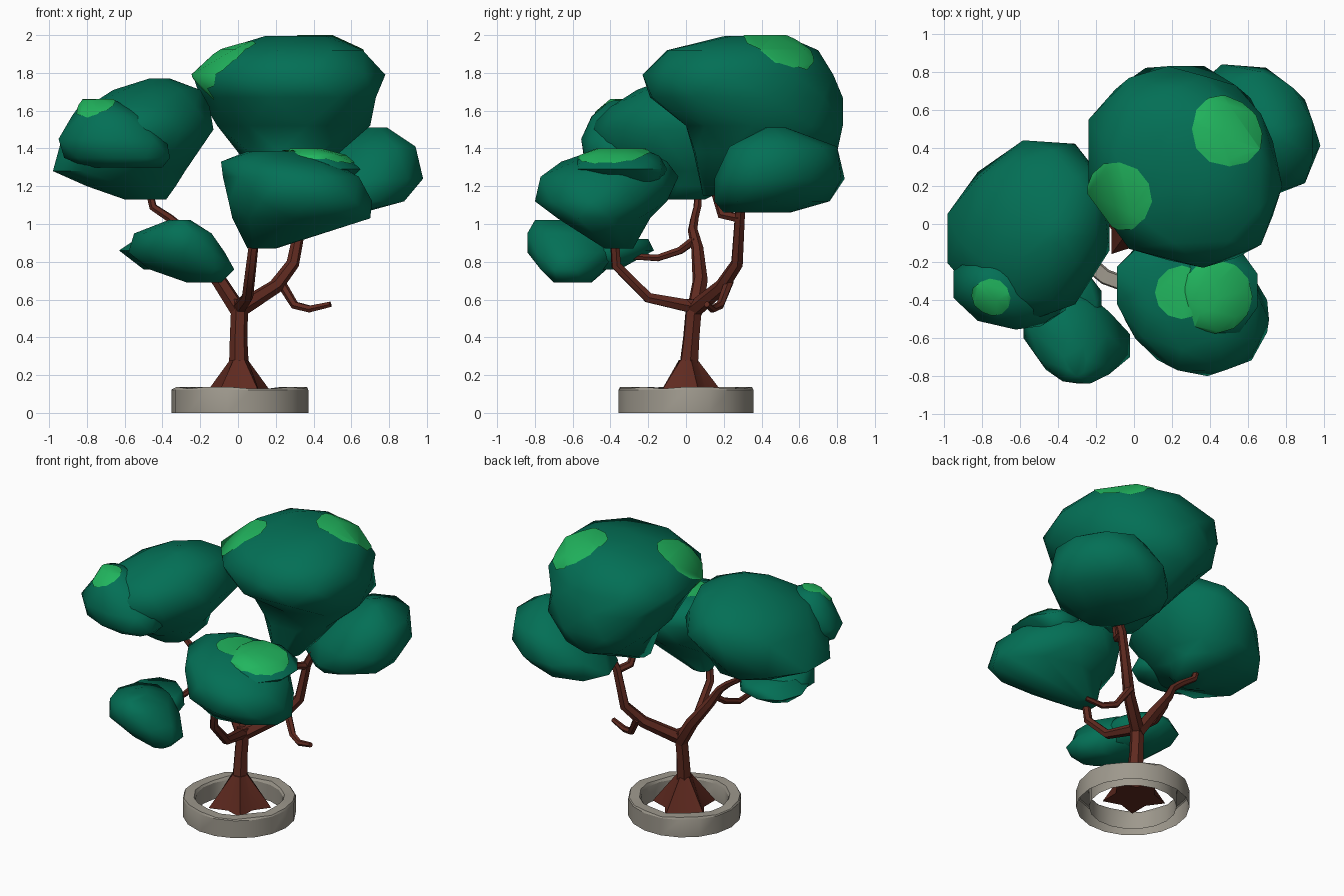
import bpy, bmesh, math
from mathutils import Vector

if "Cube" in bpy.data.objects:
    bpy.data.objects.remove(bpy.data.objects["Cube"])


def material(name, rgb):
    m = bpy.data.materials.new(name)
    m.diffuse_color = (*rgb, 1)
    m.use_nodes = True
    m.node_tree.nodes["Principled BSDF"].inputs["Base Color"].default_value = m.diffuse_color
    return m


LEAF = material("dark green leaves", (0.001, 0.16, 0.092))
LIGHT = material("bright green leaves", (0.015, 0.465, 0.112))
BARK = material("brown bark", (0.115, 0.023, 0.014))
STONE = material("grey stone", (0.34, 0.315, 0.265))


def finish(bm, name, mat, angle):
    bmesh.ops.recalc_face_normals(bm, faces=bm.faces)
    me = bpy.data.meshes.new(name)
    bm.to_mesh(me)
    bm.free()
    me.materials.append(mat)
    ob = bpy.data.objects.new(name, me)
    bpy.context.collection.objects.link(ob)
    bpy.ops.object.select_all(action='DESELECT')
    ob.select_set(True)
    bpy.context.view_layer.objects.active = ob
    bpy.ops.object.shade_smooth_by_angle(angle=math.radians(angle))
    return ob


def foliage(name, rings, skew=0.0, square=1.0, n=9):
    """Low-poly leaf mass: staggered rings, each (z, xmin, xmax, ymin, ymax)."""
    bm = bmesh.new()
    loops = []

    def fit(v, lo, hi):
        return [lo + (hi - lo) * (t - min(v)) / (max(v) - min(v)) for t in v]
    for k, (z, x0, x1, y0, y1) in enumerate(rings):
        ang = [(i + 0.5 * (k % 2)) * math.tau / n for i in range(n)]
        xs = [math.copysign(abs(math.cos(a)) ** square, math.cos(a)) for a in ang]
        ys = [math.copysign(abs(math.sin(a + skew)) ** square, math.sin(a + skew)) for a in ang]
        loops.append([bm.verts.new((x, y, z))
                      for x, y in zip(fit(xs, x0, x1), fit(ys, y0, y1))])
    for k in range(len(loops) - 1):
        a, b = loops[k], loops[k + 1]
        for i in range(n):
            j = (i + 1) % n
            if k % 2 == 0:
                bm.faces.new((a[i], a[j], b[i]))
                bm.faces.new((a[j], b[j], b[i]))
            else:
                bm.faces.new((a[i], a[j], b[j]))
                bm.faces.new((a[i], b[j], b[i]))
    bm.faces.new(loops[0][::-1])
    bm.faces.new(loops[-1])
    return finish(bm, name, LEAF, 60)


def highlight(name, source, centre, axis, r, n=12):
    """Thin bright plate: the source surface cut to a rounded outline."""
    bm = bmesh.new()
    bm.from_mesh(source.data)
    bm.normal_update()
    c, ax = Vector(centre), Vector(axis).normalized()
    u = ax.orthogonal().normalized()
    v = ax.cross(u)
    cuts = [(c - ax * 0.13, -ax)]
    for i in range(n):
        d = u * math.cos(i * math.tau / n) + v * math.sin(i * math.tau / n)
        cuts.append((c + d * r, d))
    for co, no in cuts:
        bmesh.ops.bisect_plane(bm, geom=bm.verts[:] + bm.edges[:] + bm.faces[:],
                               plane_co=co, plane_no=no, clear_outer=True)
    bm.normal_update()
    moves = [(p, p.normal * 0.006) for p in bm.verts]
    for p, m in moves:
        p.co += m
    finish(bm, name, LIGHT, 60)


def branch(name, pts):
    """Tapered hexagonal limb through (x, y, z, radius)."""
    cu = bpy.data.curves.new(name, 'CURVE')
    cu.dimensions = '3D'
    cu.bevel_depth = 1.08
    cu.bevel_resolution = 1
    cu.use_fill_caps = True
    sp = cu.splines.new('POLY')
    sp.points.add(len(pts) - 1)
    for p, (x, y, z, r) in zip(sp.points, pts):
        p.co = (x, y, z, 1)
        p.radius = r
    cu.materials.append(BARK)
    ob = bpy.data.objects.new(name, cu)
    bpy.context.collection.objects.link(ob)
    bpy.ops.object.select_all(action='DESELECT')
    ob.select_set(True)
    bpy.context.view_layer.objects.active = ob
    bpy.ops.object.convert(target='MESH')
    bpy.ops.object.shade_smooth_by_angle(angle=math.radians(50))


# Stone ring: profile swept round, open underneath, a few stones slightly raised
bm = bmesh.new()
N = 18
cols = []
for i in range(N):
    a = i * math.tau / N
    top = 0.138 if i % 6 in (0, 1, 4) else 0.128
    prof = [(0.362, 0.0), (0.362, 0.122), (0.355, top), (0.29, top), (0.28, 0.115), (0.28, 0.0)]
    cols.append([bm.verts.new((0.01 + r * math.cos(a), r * math.sin(a), z)) for r, z in prof])
for i in range(N):
    a, b = cols[i], cols[(i + 1) % N]
    for k in range(5):
        bm.faces.new((a[k], b[k], b[k + 1], a[k + 1]))
finish(bm, "stone_ring", STONE, 25)

# Root flare: star-shaped foot rising to the trunk
bm = bmesh.new()
low, high = [], []
for i in range(10):
    a = math.radians(18) + i * math.tau / 10
    r = 0.21 if i % 2 == 0 else 0.13
    low.append(bm.verts.new((0.005 + r * math.cos(a), 0.012 + r * math.sin(a), 0.07)))
    high.append(bm.verts.new((0.005 + 0.05 * math.cos(a), 0.012 + 0.05 * math.sin(a), 0.28)))
for i in range(10):
    j = (i + 1) % 10
    bm.faces.new((low[i], low[j], high[j], high[i]))
bm.faces.new(low)
bm.faces.new(high)
finish(bm, "root_flare", BARK, 25)

# Trunk and branches
branch("trunk", [(0.005, 0.012, 0.22, 0.05), (0.003, 0.028, 0.4, 0.043), (0.01, 0.045, 0.6, 0.042)])
branch("left_branch", [(0.01, 0.045, 0.53, 0.042), (-0.1, 0.075, 0.7, 0.038),
                       (-0.23, 0.06, 0.87, 0.03), (-0.29, 0.035, 0.97, 0.024),
                       (-0.36, 0.045, 1.03, 0.021), (-0.45, 0.06, 1.09, 0.02), (-0.48, 0.07, 1.22, 0.018)])
branch("low_left_branch", [(-0.25, 0.05, 0.92, 0.022), (-0.28, -0.03, 0.86, 0.02),
                           (-0.31, -0.15, 0.82, 0.018), (-0.31, -0.45, 0.84, 0.016)])
branch("right_branch", [(0.01, 0.045, 0.55, 0.042), (0.2, 0.19, 0.67, 0.036),
                        (0.29, 0.27, 0.79, 0.032), (0.34, 0.285, 1.04, 0.027), (0.42, 0.3, 1.2, 0.022)])
branch("right_fork", [(0.34, 0.285, 1.03, 0.024), (0.3, 0.19, 1.05, 0.024), (0.27, 0.13, 1.25, 0.02)])
branch("right_twig", [(0.22, 0.23, 0.7, 0.024), (0.3, 0.18, 0.57, 0.021),
                      (0.38, 0.14, 0.55, 0.019), (0.49, 0.11, 0.575, 0.015)])
branch("front_branch", [(0.01, 0.045, 0.56, 0.036), (0.05, -0.2, 0.61, 0.028),
                        (0.07, -0.37, 0.78, 0.026), (0.09, -0.38, 0.95, 0.023)])

# Leaf masses
top = foliage("top_foliage", [
    (1.15, 0.16, 0.36, 0.09, 0.28), (1.38, 0.0, 0.54, 0.04, 0.8), (1.52, -0.11, 0.7, 0.0, 0.83),
    (1.67, -0.2, 0.73, -0.19, 0.83), (1.79, -0.24, 0.78, -0.23, 0.78),
    (1.92, -0.1, 0.66, -0.1, 0.7), (1.994, 0.14, 0.5, 0.2, 0.53)], -0.14, 0.9)
foliage("left_foliage", [
    (1.13, -0.6, -0.38, -0.13, 0.1), (1.2, -0.8, -0.33, -0.22, 0.25), (1.28, -0.98, -0.28, -0.4, 0.35),
    (1.5, -0.92, -0.13, -0.52, 0.44), (1.62, -0.8, -0.15, -0.4, 0.39),
    (1.71, -0.66, -0.2, -0.26, 0.25), (1.77, -0.47, -0.36, -0.1, 0.03)], 0.12)
left_tuft = foliage("left_tuft", [
    (1.3, -0.8, -0.4, -0.48, -0.2), (1.35, -0.92, -0.36, -0.54, -0.18), (1.45, -0.95, -0.38, -0.555, -0.15),
    (1.57, -0.88, -0.5, -0.5, -0.18), (1.655, -0.82, -0.65, -0.4, -0.25)], -0.15)
foliage("low_left_foliage", [
    (0.69, -0.27, -0.09, -0.7, -0.5), (0.76, -0.47, -0.02, -0.77, -0.42), (0.85, -0.58, -0.07, -0.84, -0.32),
    (0.95, -0.55, -0.14, -0.84, -0.36), (1.02, -0.37, -0.25, -0.8, -0.58)], -0.25)
foliage("low_left_tuft", [
    (0.76, -0.5, -0.2, -0.6, -0.35), (0.86, -0.63, -0.17, -0.65, -0.17), (0.92, -0.54, -0.2, -0.6, -0.2)], -0.1)
front = foliage("front_foliage", [
    (0.87, 0.05, 0.2, -0.43, -0.28), (1.03, -0.03, 0.7, -0.68, -0.19), (1.12, -0.05, 0.71, -0.8, -0.1),
    (1.25, -0.08, 0.64, -0.77, -0.04), (1.33, -0.09, 0.5, -0.66, -0.1), (1.385, 0.05, 0.32, -0.5, -0.2)], -0.18)
front_tuft = foliage("front_tuft", [
    (1.2, 0.3, 0.55, -0.5, -0.15), (1.29, 0.23, 0.65, -0.6, -0.1),
    (1.36, 0.25, 0.57, -0.56, -0.14), (1.395, 0.28, 0.44, -0.47, -0.22)])
foliage("right_foliage", [
    (1.06, 0.36, 0.66, 0.2, 0.55), (1.12, 0.23, 0.88, 0.15, 0.76), (1.24, 0.31, 0.98, 0.15, 0.84),
    (1.41, 0.47, 0.94, 0.23, 0.8), (1.51, 0.69, 0.79, 0.42, 0.53)], -0.25)

# Bright sunlit patches
highlight("top_right_highlight", top, (0.49, 0.49, 1.93), (0.3, 0.3, 0.9), 0.19)
highlight("top_left_highlight", top, (-0.07, 0.15, 1.86), (-0.7, -0.25, 0.7), 0.18)
highlight("left_highlight", left_tuft, (-0.75, -0.38, 1.61), (-0.15, -0.4, 0.9), 0.1)
highlight("front_highlight", front, (0.25, -0.36, 1.38), (0, 0, 1), 0.135)
highlight("front_tuft_highlight", front_tuft, (0.43, -0.38, 1.35), (0.25, -0.1, 1), 0.185)
